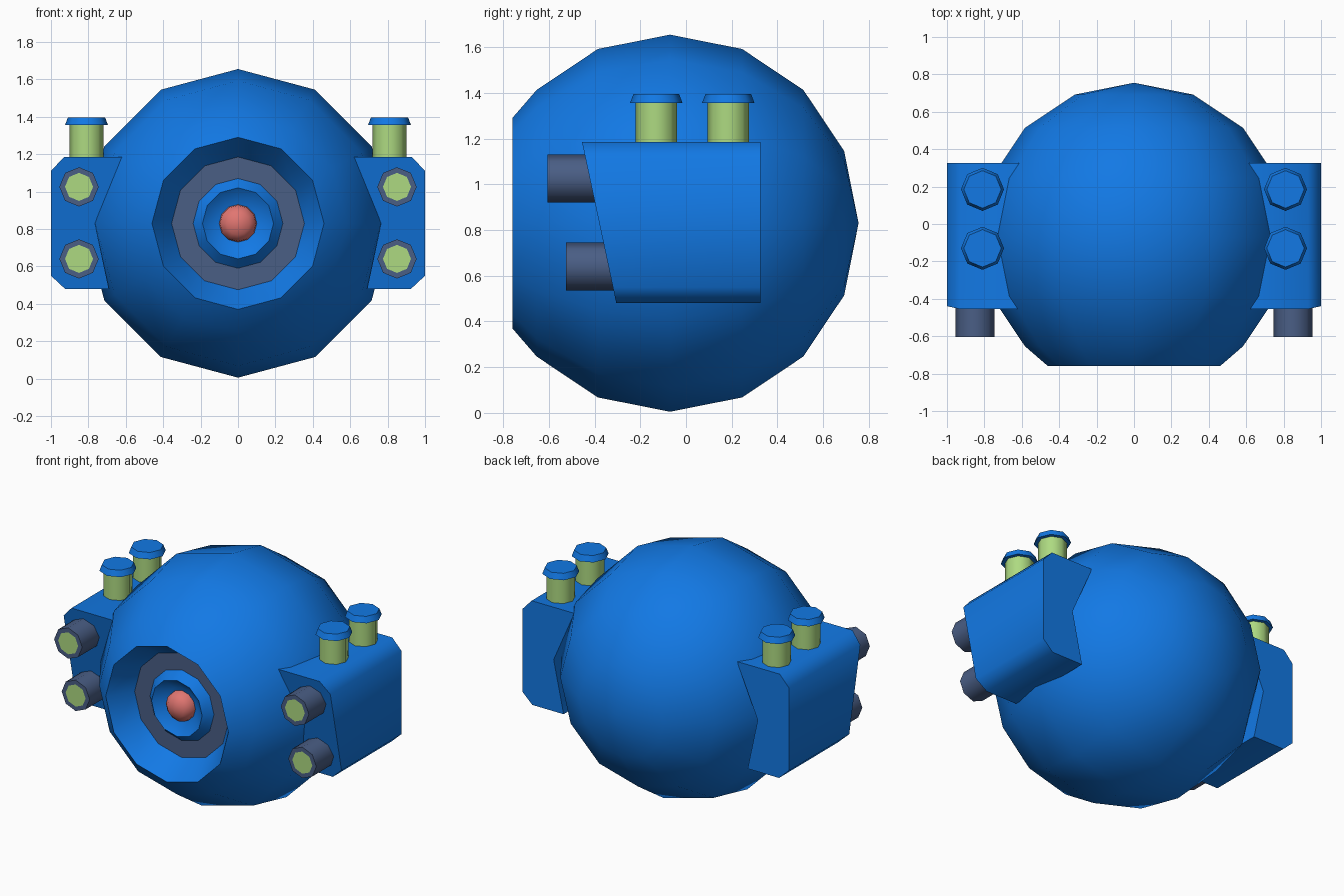
import bpy, bmesh, math
from mathutils import Vector

if "Cube" in bpy.data.objects:
    bpy.data.objects.remove(bpy.data.objects["Cube"])


def material(name, rgb):
    m = bpy.data.materials.new(name)
    m.diffuse_color = (*rgb, 1)
    m.use_nodes = True
    m.node_tree.nodes["Principled BSDF"].inputs["Base Color"].default_value = m.diffuse_color
    return m


BLUE = material("bright blue", (0.006, 0.19, 0.78))
GREY = material("slate grey", (0.068, 0.112, 0.235))
GREEN = material("light green", (0.42, 0.70, 0.22))
RED = material("coral red", (0.75, 0.18, 0.165))


def finish(bm, name, mats, angle):
    bmesh.ops.remove_doubles(bm, verts=bm.verts, dist=1e-5)
    bmesh.ops.recalc_face_normals(bm, faces=bm.faces)
    me = bpy.data.meshes.new(name)
    bm.to_mesh(me)
    bm.free()
    for m in mats:
        me.materials.append(m)
    ob = bpy.data.objects.new(name, me)
    bpy.context.collection.objects.link(ob)
    bpy.ops.object.select_all(action='DESELECT')
    bpy.context.view_layer.objects.active = ob
    ob.select_set(True)
    bpy.ops.object.shade_smooth_by_angle(angle=math.radians(angle))
    return ob


def lathe(name, profile, sides, centre, axis, mats, bands=None, angle=50):
    """Spin (position, radius) pairs about the y or z axis; bands pick a material per profile step."""
    bm = bmesh.new()
    rings = []
    for p, r in profile:
        ring = []
        for i in range(sides):
            a = 2 * math.pi * i / sides
            u, v = r * math.sin(a), r * math.cos(a)
            co = Vector((u, p, v)) if axis == 'y' else Vector((u, v, p))
            ring.append(bm.verts.new(co + Vector(centre)))
        rings.append(ring)
    for k in range(len(rings) - 1):
        a, b = rings[k], rings[k + 1]
        for i in range(sides):
            j = (i + 1) % sides
            if profile[k][1] == 0:
                f = bm.faces.new((a[0], b[i], b[j]))
            elif profile[k + 1][1] == 0:
                f = bm.faces.new((a[i], a[j], b[0]))
            else:
                f = bm.faces.new((a[i], a[j], b[j], b[i]))
            f.material_index = bands[k] if bands else 0
    loose = [v for v in bm.verts if not v.link_faces]
    bmesh.ops.delete(bm, geom=loose, context='VERTS')
    return finish(bm, name, mats, angle)


CZ, R = 0.83, 0.825

# Round body with a cut front, conical socket, grey floor and raised inner ring
ball = []
for k in range(7):
    a = math.radians(22.5 * k)
    ball.append((-0.07 + R * math.cos(a), R * math.sin(a)))
socket = [(-0.76, 0.46), (-0.60, 0.355), (-0.60, 0.24),
          (-0.655, 0.19), (-0.60, 0.12), (-0.60, 0)]
profile = ball + socket
bands = [0] * (len(profile) - 1)
bands[len(ball) + 1] = 1
lathe("body", profile, 12, (0, 0, CZ), 'y', [BLUE, GREY], bands, 40)

# Red eye dome
dome = [(-0.59, 0.102), (-0.635, 0.096), (-0.67, 0.062), (-0.685, 0)]
lathe("eye_dome", dome, 12, (0, 0, CZ), 'y', [RED])


def pod(side, label):
    # Side block: chamfered outer edges, notched inner side, slanted front
    outline = [(0.61, 1.185), (0.93, 1.185), (1.0, 1.11), (1.0, 0.55),
               (0.925, 0.48), (0.69, 0.48), (0.765, 0.83)]
    bm = bmesh.new()
    front = [bm.verts.new((side * x, -0.305 - 0.15 * (z - 0.48) / 0.705, z)) for x, z in outline]
    back = [bm.verts.new((side * x, 0.325, z)) for x, z in outline]
    n = len(outline)
    bm.faces.new(front)
    bm.faces.new(back[::-1])
    for i in range(n):
        j = (i + 1) % n
        bm.faces.new((front[i], back[i], back[j], front[j]))
    finish(bm, label + "_side_block", [BLUE], 50)

    # Forward barrels with green muzzles
    for z, y, row in ((1.025, -0.605, "upper"), (0.64, -0.525, "lower")):
        lathe(f"{label}_{row}_barrel",
              [(y, 0), (y, 0.075), (y, 0.105), (-0.25, 0.105), (-0.25, 0)],
              8, (side * 0.85, 0, z), 'y', [GREY, GREEN], [1, 0, 0, 0])

    # Upright posts with flared caps
    for y, row in ((-0.13, "front"), (0.185, "rear")):
        c = (side * 0.81, y, 0)
        lathe(f"{label}_{row}_post", [(1.15, 0), (1.15, 0.09), (1.37, 0.09), (1.37, 0)],
              8, c, 'z', [GREEN])
        lathe(f"{label}_{row}_cap", [(1.355, 0), (1.355, 0.115), (1.395, 0.10), (1.395, 0)],
              8, c, 'z', [BLUE])


for side, label in ((1, "right"), (-1, "left")):
    pod(side, label)
